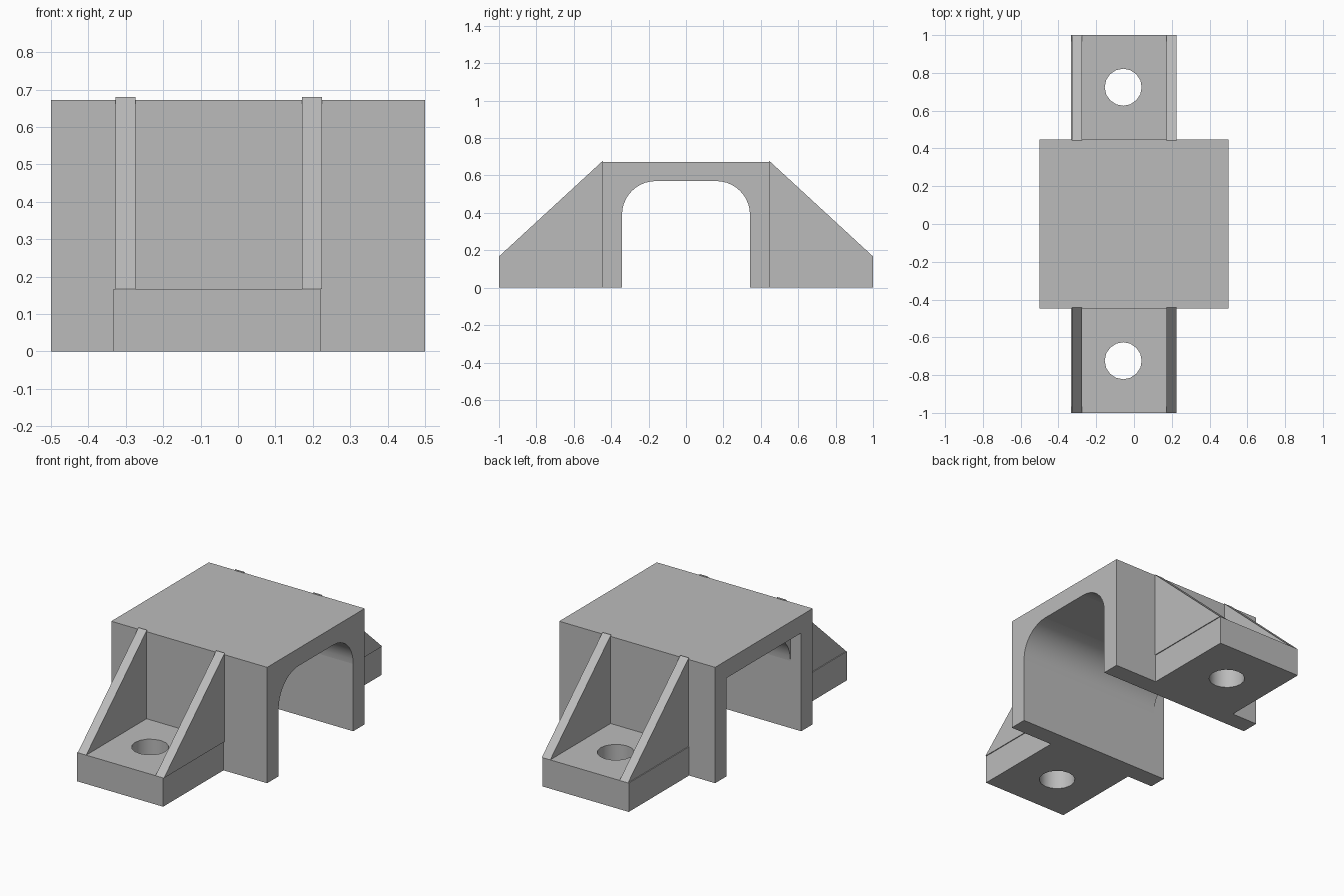
import bpy, bmesh
from math import cos, sin, pi, radians
from mathutils import Vector

cube = bpy.data.objects.get("Cube")
if cube:
    bpy.data.objects.remove(cube)

# Single metal colour
metal = bpy.data.materials.new("grey_metal")
metal.use_nodes = True
GREY = (0.5, 0.5, 0.5, 1)
metal.diffuse_color = GREY
metal.node_tree.nodes["Principled BSDF"].inputs["Base Color"].default_value = GREY


def prism(name, loops, place, depth):
    """Fill an outline (further loops are holes), then extrude it by depth."""
    bm = bmesh.new()
    edges = []
    for loop in loops:
        vs = [bm.verts.new(place(a, b)) for a, b in loop]
        edges += [bm.edges.new((v, vs[i - 1])) for i, v in enumerate(vs)]
    bmesh.ops.triangle_fill(bm, edges=edges, use_beauty=True)
    res = bmesh.ops.extrude_face_region(bm, geom=bm.faces[:])
    moved = [g for g in res["geom"] if isinstance(g, bmesh.types.BMVert)]
    bmesh.ops.translate(bm, verts=moved, vec=Vector(depth))
    bmesh.ops.recalc_face_normals(bm, faces=bm.faces[:])
    bmesh.ops.dissolve_limit(bm, angle_limit=radians(1), verts=bm.verts[:], edges=bm.edges[:])
    mesh = bpy.data.meshes.new(name)
    bm.to_mesh(mesh)
    bm.free()
    mesh.materials.append(metal)
    obj = bpy.data.objects.new(name, mesh)
    bpy.context.collection.objects.link(obj)
    bpy.ops.object.select_all(action="DESELECT")
    obj.select_set(True)
    bpy.context.view_layer.objects.active = obj
    bpy.ops.object.shade_smooth_by_angle(angle=radians(30))
    return obj


def arc(cx, cy, r, start, end, steps):
    return [(cx + r * cos(start + (end - start) * i / steps),
             cy + r * sin(start + (end - start) * i / steps)) for i in range(steps + 1)]


OUT, TOP = 0.447, 0.672      # bridge half width and height
IN, ROOF = 0.342, 0.57       # opening half width and height
R = 0.18                     # opening corner radius
BASE = 0.167                 # flange thickness

# Bridge body with its opening along x
bridge = [(-OUT, 0), (-OUT, TOP), (OUT, TOP), (OUT, 0),
          (IN, 0), (IN, ROOF), (-IN, ROOF), (-IN, 0)]
prism("bridge", [bridge], lambda y, z: (-0.5, y, z), (1, 0, 0))

for side, s in (("front", -1), ("back", 1)):
    # Rounded inner corner, stopping short of the right end
    corner = [(IN, ROOF)] + arc(IN - R, ROOF - R, R, pi / 2, 0, 10)
    prism(side + "_corner_fillet", [corner],
          lambda y, z: (-0.43, s * y, z), (0.93, 0, 0))

    # Mounting flange with a bolt hole
    plate = [(-0.333, OUT), (0.22, OUT), (0.22, 1), (-0.333, 1)]
    hole = arc(-0.057, 0.724, 0.098, 0, 2 * pi, 16)[:-1]
    prism(side + "_flange", [plate, hole],
          lambda x, y: (x, s * y, 0), (0, 0, BASE))

    # Sloping ribs between flange and bridge
    rib = [(0.443, BASE), (0.443, 0.68), (1, BASE)]
    for label, x0 in (("right", -0.328), ("left", 0.171)):
        prism(f"{side}_{label}_rib", [rib],
              lambda y, z: (x0, s * y, z), (0.054, 0, 0))
